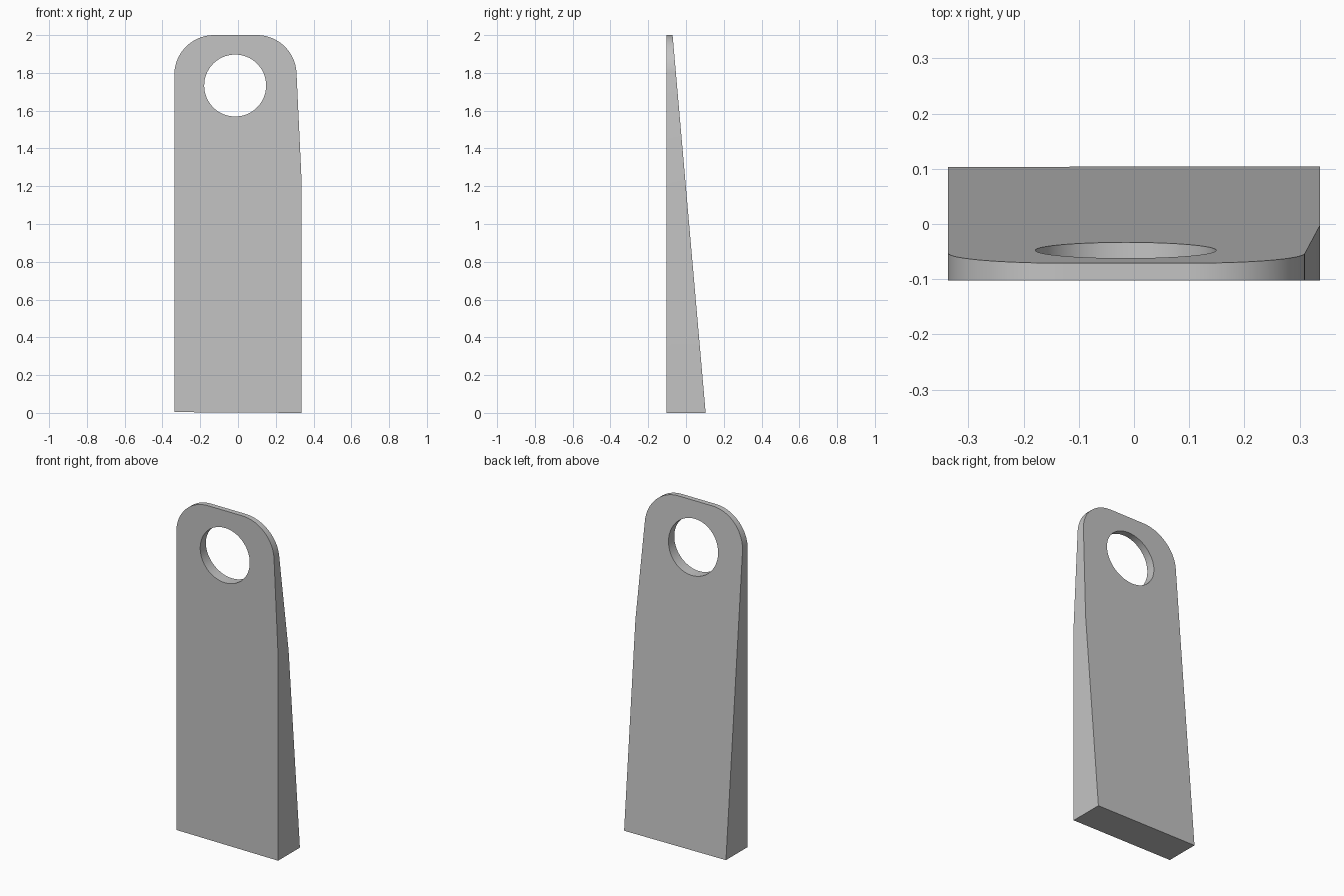
import bpy, bmesh
from math import sin, cos, radians, tau

cube = bpy.data.objects.get("Cube")
if cube:
    bpy.data.objects.remove(cube, do_unlink=True)

FRONT_Y = -0.102


def back_y(z):
    """Sloping back of the wedge."""
    return 0.104 - 0.0875 * z


def arc(cx, cz, r, start, end, steps=24):
    angles = [radians(start + (end - start) * i / steps) for i in range(steps + 1)]
    return [(cx + r * cos(a), cz + r * sin(a)) for a in angles]


# Front outline: straight left edge, tapered right edge, rounded top corners
outline = [(-0.337, 0.004), (0.337, 0), (0.337, 1.22)]
outline += arc(0.1, 1.79, 0.21, 3, 90)
outline += arc(-0.127, 1.79, 0.21, 90, 180)

# Round hanging hole
hole = [(-0.015 + 0.164 * cos(tau * i / 64), 1.733 + 0.164 * sin(tau * i / 64))
        for i in range(64)]

bm = bmesh.new()
edges = []
for loop in (outline, hole):
    verts = [bm.verts.new((x, FRONT_Y, z)) for x, z in loop]
    edges += [bm.edges.new((a, b)) for a, b in zip(verts, verts[1:] + verts[:1])]
bmesh.ops.triangle_fill(bm, edges=edges, use_beauty=True, use_dissolve=False,
                        normal=(0, -1, 0))

# Thicken to the sloping back plane
result = bmesh.ops.extrude_face_region(bm, geom=bm.faces[:], use_keep_orig=True)
for item in result["geom"]:
    if isinstance(item, bmesh.types.BMVert):
        item.co.y = back_y(item.co.z)
bmesh.ops.recalc_face_normals(bm, faces=bm.faces[:])

mesh = bpy.data.meshes.new("wedge_plate")
bm.to_mesh(mesh)
bm.free()
plate = bpy.data.objects.new("wedge_plate", mesh)
bpy.context.collection.objects.link(plate)

# Plain grey finish
grey = bpy.data.materials.new("plain_grey")
grey.use_nodes = True
colour = (0.55, 0.55, 0.55, 1)
grey.diffuse_color = colour
grey.node_tree.nodes["Principled BSDF"].inputs["Base Color"].default_value = colour
mesh.materials.append(grey)

# Smooth the curved rims, keep the corners sharp
bpy.ops.object.select_all(action='DESELECT')
plate.select_set(True)
bpy.context.view_layer.objects.active = plate
bpy.ops.object.shade_smooth_by_angle(angle=radians(20))
for poly in mesh.polygons:
    if len(poly.vertices) == 3:
        poly.use_smooth = False
